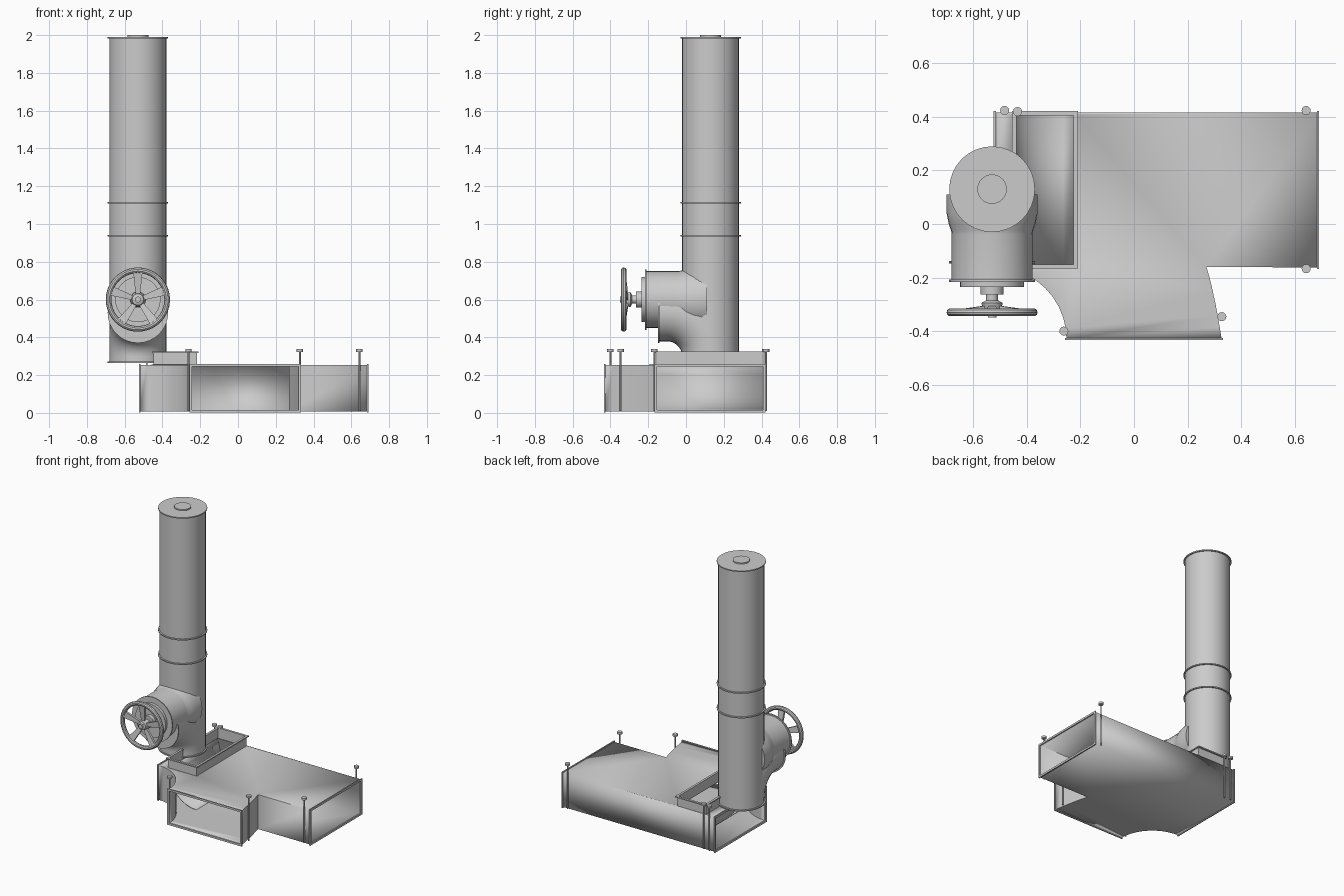
import bpy, bmesh, math
from mathutils import Vector, Matrix

if "Cube" in bpy.data.objects:
    bpy.data.objects.remove(bpy.data.objects["Cube"])

PX, PY = -0.53, 0.13      # stack axis
VZ = 0.60                 # valve axis height


def finish(name, bm, smooth=True, solid=0):
    bmesh.ops.recalc_face_normals(bm, faces=bm.faces)
    me = bpy.data.meshes.new(name)
    bm.to_mesh(me)
    bm.free()
    ob = bpy.data.objects.new(name, me)
    bpy.context.collection.objects.link(ob)
    if solid:
        m = ob.modifiers.new("thickness", 'SOLIDIFY')
        m.thickness = solid
        m.offset = 0
    if smooth:
        bpy.ops.object.select_all(action='DESELECT')
        bpy.context.view_layer.objects.active = ob
        ob.select_set(True)
        bpy.ops.object.shade_smooth_by_angle(angle=math.radians(35))
    return ob


def lathe(name, profile, origin, to_front=False, n=32):
    """Revolve (radius, height) points; to_front points the axis at -y."""
    bm = bmesh.new()
    rings = [[bm.verts.new((r * math.cos(2 * math.pi * i / n), r * math.sin(2 * math.pi * i / n), h))
              for i in range(n)] for r, h in profile]
    for a, b in zip(rings, rings[1:]):
        for i in range(n):
            j = (i + 1) % n
            bm.faces.new((a[i], a[j], b[j], b[i]))
    bm.faces.new(rings[0])
    bm.faces.new(rings[-1])
    m = Matrix.Translation(origin)
    if to_front:
        m = m @ Matrix.Rotation(math.pi / 2, 4, 'X')
    bm.transform(m)
    return finish(name, bm)


def add_box(bm, lo, hi):
    lo, hi = Vector(lo), Vector(hi)
    m = Matrix.Translation((lo + hi) / 2) @ Matrix.Diagonal((*(hi - lo), 1))
    bmesh.ops.create_cube(bm, size=1, matrix=m)


def frame(name, axis, pos, u, v, w=0.014, t=0.008):
    """Rectangular flange, normal to axis, outer extents u and v."""
    bm = bmesh.new()
    bars = [(u[0], u[1], v[0], v[0] + w), (u[0], u[1], v[1] - w, v[1]),
            (u[0], u[0] + w, v[0] + w, v[1] - w), (u[1] - w, u[1], v[0] + w, v[1] - w)]
    for a0, a1, b0, b1 in bars:
        lo, hi = [a0, b0], [a1, b1]
        lo.insert(axis, pos - t / 2)
        hi.insert(axis, pos + t / 2)
        add_box(bm, lo, hi)
    return finish(name, bm, False)


# Hollow branching duct, open at left, right and front
Z0, Z1 = 0.01, 0.252
arc = [(-0.52 + 0.27 * math.sin(math.pi / 2 * i / 10), -0.43 + 0.27 * math.cos(math.pi / 2 * i / 10)) for i in range(11)]
flare = [(0.325 - 0.055 * t - 0.008 * t * (1 - t) * -2, -0.43 + 0.27 * t) for t in [i / 6 for i in range(7)]]
outline = [(-0.52, 0.414)] + arc + flare + [(0.69, -0.16), (0.69, 0.414)]
open_sides = {0, len(arc), len(arc) + len(flare) + 1}
hole = [(-0.445, -0.155), (-0.22, -0.155), (-0.22, 0.408), (-0.445, 0.408)]

bm = bmesh.new()
low = [bm.verts.new((x, y, Z0)) for x, y in outline]
top = [bm.verts.new((x, y, Z1)) for x, y in outline]
n = len(outline)
for i in range(n):
    if i not in open_sides:
        j = (i + 1) % n
        bm.faces.new((low[i], low[j], top[j], top[i]))
cut = [bm.verts.new((x, y, Z1)) for x, y in hole]


def loop_edges(vs):
    return [bm.edges.get((a, b)) or bm.edges.new((a, b)) for a, b in zip(vs, vs[1:] + vs[:1])]


bmesh.ops.triangle_fill(bm, edges=loop_edges(low), use_beauty=True)
bmesh.ops.triangle_fill(bm, edges=loop_edges(top) + loop_edges(cut), use_beauty=True)
finish("duct_body", bm, True, 0.006)

# Collar around the top opening
bm = bmesh.new()
cl = [bm.verts.new((x, y, Z1)) for x, y in hole]
ch = [bm.verts.new((x, y, 0.322)) for x, y in hole]
for i in range(4):
    j = (i + 1) % 4
    bm.faces.new((cl[i], cl[j], ch[j], ch[i]))
finish("top_collar", bm, False, 0.006)
frame("collar_flange", 2, 0.322, (-0.455, -0.21), (-0.167, 0.422), 0.016)

# Curved deflector between the left opening and the collar
bm = bmesh.new()
prev = None
for i in range(9):
    a = math.pi / 2 * i / 8
    x, z = -0.445 + 0.225 * (1 - math.cos(a)), 0.25 - 0.238 * math.sin(a)
    row = [bm.verts.new((x, y, z)) for y in (-0.157, 0.41)]
    if prev:
        bm.faces.new((prev[0], prev[1], row[1], row[0]))
    prev = row
finish("inner_deflector", bm, True, 0.004)

# End flanges
zs = (0.002, 0.26)
frame("left_flange", 0, -0.52, (-0.168, 0.422), zs)
frame("right_flange", 0, 0.687, (-0.168, 0.422), zs)
frame("front_flange", 1, -0.43, (-0.258, 0.333), zs)

# Hanger rods with flat heads
for i, (x, y) in enumerate([(-0.483, 0.424), (-0.435, 0.42), (0.643, 0.424),
                            (0.643, -0.167), (0.328, -0.346), (-0.262, -0.4)]):
    lathe(f"hanger_rod_{i + 1}", [(0.005, 0.01), (0.005, 0.322), (0.017, 0.322), (0.017, 0.337)], (x, y, 0), n=12)

# Vertical stack with thin joint rings, end flange and cap boss
R, F = 0.151, 0.16
prof = [(F, 0.265), (F, 0.273), (R, 0.273)]
for z in (0.937, 1.113):
    prof += [(R, z - 0.004), (F, z - 0.004), (F, z + 0.004), (R, z + 0.004)]
prof += [(R, 1.983), (F, 1.983), (F, 1.991), (0.055, 1.991), (0.055, 2.0)]
lathe("stack_pipe", prof, (PX, PY, 0))

# Valve branch with flared root, flange and bonnet discs
lathe("valve_branch", [(0.17, 0.02), (0.17, 0.09), (0.162, 0.13), (0.153, 0.155), (R, 0.17), (R, 0.338), (F, 0.338),
                       (F, 0.346), (0.12, 0.346), (0.12, 0.366), (0.043, 0.366), (0.043, 0.394),
                       (0.022, 0.394), (0.022, 0.415), (0.04, 0.425), (0.03, 0.465), (0.016, 0.47), (0.016, 0.48)],
      (PX, PY, VZ), True)

# Lower elbow sweeping from the stack out to the front
bm = bmesh.new()
path = [(0.13, 0.28, 0.0, R)]
path += [(-0.1 + 0.23 * math.cos(a), 0.3 + 0.23 * math.sin(a), a, R) for a in [math.pi / 2 * i / 12 for i in range(13)]]
path += [(-0.139, 0.53, math.pi / 2, R), (-0.139, 0.53, math.pi / 2, F), (-0.147, 0.53, math.pi / 2, F)]
rings = []
for y, z, a, r in path:
    rings.append([bm.verts.new((PX + r * math.cos(t), y + r * math.sin(t) * math.cos(a), z + r * math.sin(t) * math.sin(a)))
                  for t in [2 * math.pi * k / 32 for k in range(32)]])
for a, b in zip(rings, rings[1:]):
    for i in range(32):
        j = (i + 1) % 32
        bm.faces.new((a[i], a[j], b[j], b[i]))
bm.faces.new(rings[0])
bm.faces.new(rings[-1])
finish("lower_elbow", bm)

# Handwheel rim
bpy.ops.mesh.primitive_torus_add(major_radius=0.155, minor_radius=0.015, major_segments=40, minor_segments=10,
                                 location=(PX, -0.33, VZ), rotation=(math.pi / 2, 0, 0))
bpy.context.object.name = "handwheel_rim"
bpy.ops.object.shade_smooth_by_angle()

# Five spokes, widening toward the rim
bm = bmesh.new()
for k in range(5):
    rot = Matrix.Translation((PX, 0, VZ)) @ Matrix.Rotation(math.radians(72 * k), 4, 'Y')
    vs = [bm.verts.new(rot @ Vector((s * w, y + d, r)))
          for r, w, y in ((0.02, 0.011, -0.312), (0.15, 0.025, -0.33))
          for s, d in ((-1, -0.008), (1, -0.008), (1, 0.008), (-1, 0.008))]
    for f in ((0, 1, 2, 3), (4, 5, 6, 7), (0, 1, 5, 4), (1, 2, 6, 5), (2, 3, 7, 6), (3, 0, 4, 7)):
        bm.faces.new([vs[i] for i in f])
finish("handwheel_spokes", bm, False)

# Hub nut
lathe("hub_nut", [(0.024, 0.44), (0.024, 0.468)], (PX, PY, VZ), True, 6)
